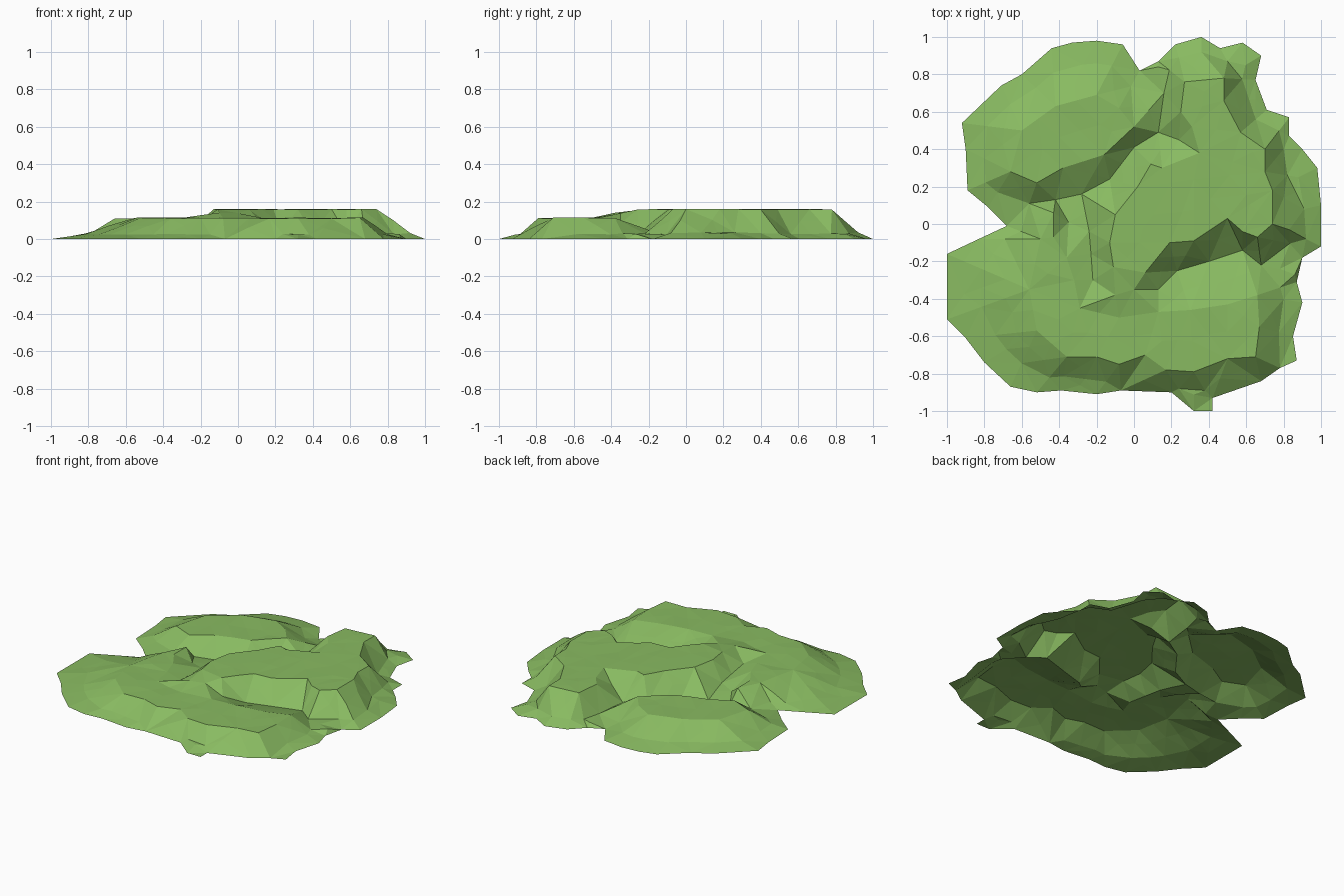
import bpy
import bmesh
import random
from mathutils import Vector
from mathutils.geometry import delaunay_2d_cdt

random.seed(4)
cube = bpy.data.objects.get("Cube")
if cube:
    bpy.data.objects.remove(cube, do_unlink=True)

points, heights, segments = [], [], []


def add_point(position, height):
    """Store one survey point of the terrain and return its index."""
    points.append(Vector(position))
    heights.append(height)
    return len(points) - 1


def add_contour(path, height, closed=False):
    """Add a contour in hundredths; height is one value or a (start, end) pair."""
    start, end = height if isinstance(height, tuple) else (height, height)
    last = max(len(path) - 1, 1)
    ids = [add_point((x / 100, y / 100), start + (end - start) * i / last)
           for i, (x, y) in enumerate(path)]
    segments.extend(zip(ids, ids[1:]))
    if closed:
        segments.append((ids[-1], ids[0]))
    return ids


# Ground outline, split by lobe, running counter-clockwise
north_west_shore = [(3, 82), (-6, 96), (-20, 98), (-33, 97), (-44, 94), (-60, 80),
                    (-71, 74), (-92, 54), (-90, 40), (-89, 18), (-78, 9), (-68, -1)]
south_shore = [(-83, -8), (-100, -16), (-100, -51), (-90, -61), (-80, -74),
               (-66, -87), (-52, -90), (-39, -89), (-20, -91), (-7, -89), (20, -90),
               (32, -100), (42, -100), (42, -93), (68, -84), (78, -77), (87, -73)]
east_shore = [(85, -60), (90, -42), (87, -31), (90, -18), (100, -12), (100, 10),
              (98, 30), (90, 40), (83, 47), (83, 57), (71, 61), (65, 77), (68, 90),
              (58, 97), (46, 94), (36, 100), (22, 96), (13, 87)]
outline = add_contour(north_west_shore + south_shore + east_shore, 0.0, closed=True)

# Crests of the three raised areas; the upper one is notched by the north gully
HIGH, LOW, GULLY, FOOT = 0.16, 0.112, 0.025, 0.033
crest_start = len(points)
upper_plateau = [(27, 76), (48, 78), (48, 66), (57, 49), (70, 40), (70, 28), (74, 18),
                 (74, 0), (66, -7), (58, -4), (50, 3), (32, -9), (19, -10), (6, -26),
                 (-11, -23), (-13, -10), (-10, 5), (2, 20), (9, 32), (15, 30), (20, 22),
                 (32, 24), (35, 38), (31, 52), (25, 60)]
lower_plateau = [(-36, -71), (-20, -71), (-8, -75), (6, -70), (17, -78), (32, -79),
                 (50, -72), (65, -71), (67, -55), (66, -38), (50, -43), (30, -46),
                 (13, -47), (-8, -50), (-29, -45), (-32, -30), (-36, -18), (-43, -7),
                 (-43, 6), (-50, -8), (-56, -35), (-52, -57)]
north_west_hill = [(-66, 28), (-52, 22), (-38, 30), (-16, 37), (0, 52), (-8, 62),
                   (-20, 69), (-42, 63), (-60, 50)]
add_contour(upper_plateau, HIGH, closed=True)
add_contour(lower_plateau, LOW, closed=True)
add_contour(north_west_hill, LOW, closed=True)
crest_end = len(points)

# Gullies between the raised areas
add_contour([(-56, 11), (-42, 13), (-28, 16), (-13, 24), (0, 41), (13, 49),
             (16, 70), (13, 84)], GULLY)
add_contour([(13, 49), (24, 45)], (GULLY, 0.1))
add_contour([(-35, 1), (-24, -4), (-23, -16), (-22, -30)], (0.05, 0.08))
add_contour([(-10, -38), (0, -35)], 0.14)
add_contour([(13, -35), (23, -25)], (0.085, FOOT))
add_contour([(23, -25), (40, -20), (58, -14), (68, -22), (78, -24), (86, -27)],
            (FOOT, GULLY))

# Ledges at the foot of the north, east and south slopes
add_contour([(24, 89), (36, 92), (50, 87)], FOOT)
add_contour([(80, 40), (82, 26), (91, 8), (92, -8)], FOOT)
add_contour([(80, 14), (83, -3)], 0.1)
add_contour([(24, -88), (38, -89)], GULLY)

# Gentle skirt between the outline and the nearest crest
crests = points[crest_start:crest_end]
for i in outline:
    shore = points[i].copy()
    crest = min(crests, key=lambda p: (p - shore).length)
    foot = shore.lerp(crest, 0.42)
    crowded = min((p - foot).length for p in points) < 0.06
    if (crest - shore).length > 0.17 and not crowded:
        add_point(foot, 0.027)

# Join all contours into one faceted sheet
flat, _, triangles, origins, _, _ = delaunay_2d_cdt(points, segments, [outline], 1, 1e-4)


def height_of(position, sources):
    """Use the survey height, or the closest one where contours cross."""
    if sources:
        return heights[sources[0]]
    nearest = min(range(len(points)), key=lambda i: (points[i] - position).length)
    return heights[nearest]


bm = bmesh.new()
verts = [bm.verts.new((p.x, p.y, height_of(p, src))) for p, src in zip(flat, origins)]
for tri in triangles:
    bm.faces.new([verts[i] for i in tri])

# Break up the wide facets and roughen the inner surface
long_edges = [e for e in bm.edges if not e.is_boundary and e.calc_length() > 0.2]
bmesh.ops.subdivide_edges(bm, edges=long_edges, cuts=1)
bmesh.ops.triangulate(bm, faces=bm.faces[:])
for v in bm.verts:
    if not v.is_boundary:
        v.co.z = min(HIGH, max(0.01, v.co.z + random.uniform(-0.003, 0.003)))
bmesh.ops.recalc_face_normals(bm, faces=bm.faces[:])
if sum(f.normal.z for f in bm.faces) < 0:
    bmesh.ops.reverse_faces(bm, faces=bm.faces[:])

mesh = bpy.data.meshes.new("grassy_mound")
bm.to_mesh(mesh)
bm.free()

# Grass colour
grass = bpy.data.materials.new("grass_green")
grass.use_nodes = True
colour = (0.25, 0.495, 0.12, 1.0)
grass.diffuse_color = colour
grass.node_tree.nodes["Principled BSDF"].inputs["Base Color"].default_value = colour
mesh.materials.append(grass)

mound = bpy.data.objects.new("grassy_mound", mesh)
bpy.context.collection.objects.link(mound)
